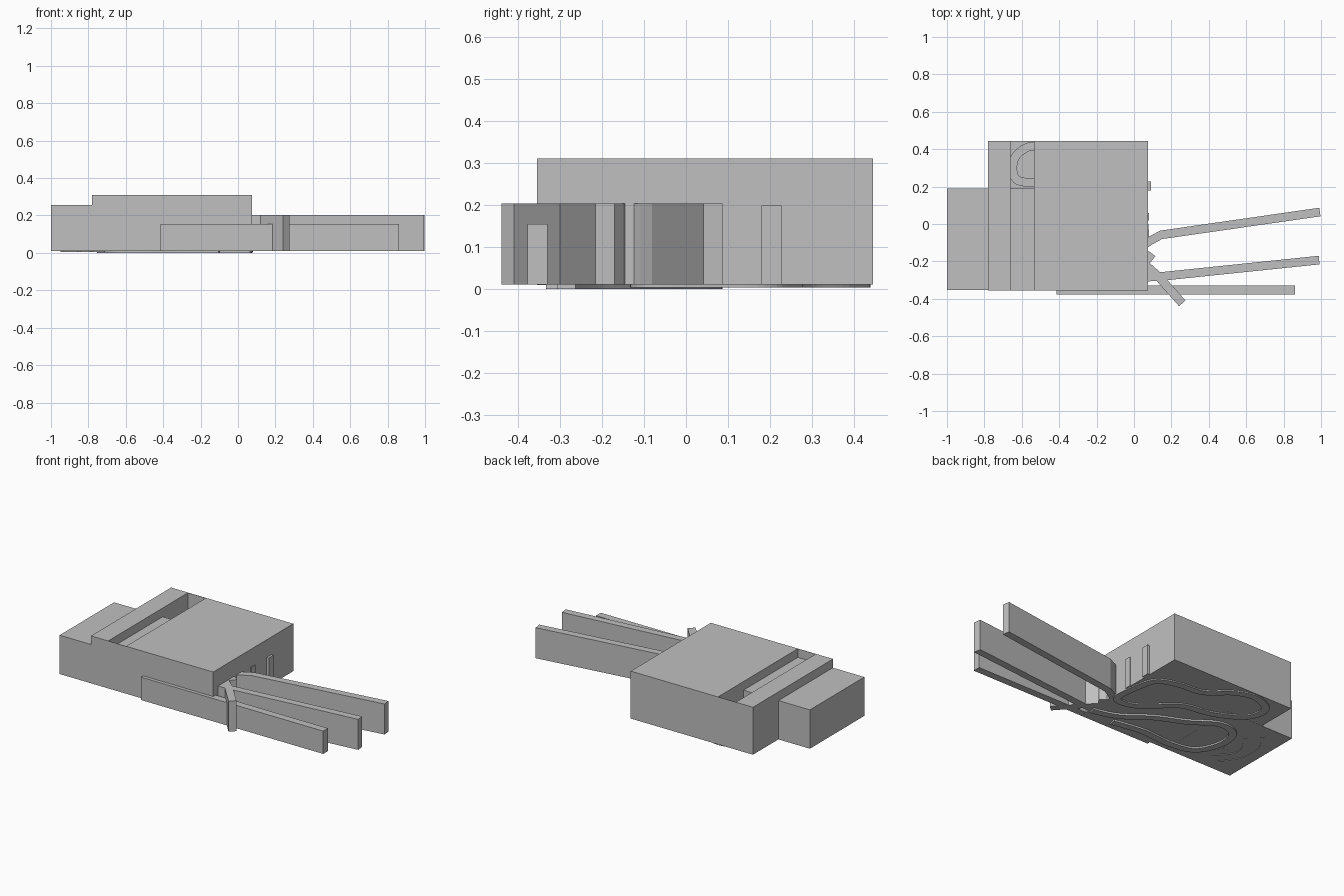
import bpy, bmesh
from mathutils import Vector

cube = bpy.data.objects.get("Cube")
if cube:
    bpy.data.objects.remove(cube)

grey = bpy.data.materials.new("plain_grey")
grey.use_nodes = True
GREY = (0.53, 0.53, 0.53, 1)
grey.diffuse_color = GREY
grey.node_tree.nodes["Principled BSDF"].inputs["Base Color"].default_value = GREY


def finish(name, bm):
    bmesh.ops.recalc_face_normals(bm, faces=bm.faces)
    mesh = bpy.data.meshes.new(name)
    bm.to_mesh(mesh)
    bm.free()
    mesh.materials.append(grey)
    obj = bpy.data.objects.new(name, mesh)
    bpy.context.collection.objects.link(obj)
    return obj


def box(name, x, y, z):
    bm = bmesh.new()
    bmesh.ops.create_cube(bm, size=1)
    for v in bm.verts:
        v.co = [lo + (hi - lo) * (c + 0.5) for c, (lo, hi) in zip(v.co, (x, y, z))]
    return finish(name, bm)


def smooth(points, closed, steps=8):
    """Rounded path through a few points."""
    n = len(points)
    pts = [Vector(p) for p in points]
    at = (lambda i: pts[i % n]) if closed else (lambda i: pts[min(max(i, 0), n - 1)])
    path = []
    for i in range(n if closed else n - 1):
        a, b, c, d = (at(i + k) for k in (-1, 0, 1, 2))
        for s in range(steps):
            t = s / steps
            path.append(0.5 * (2 * b + (c - a) * t + (2 * a - 5 * b + 4 * c - d) * t * t
                               + (3 * b - a - 3 * c + d) * t ** 3))
    return path if closed else path + [pts[-1]]


def wall(name, points, z, width=0.046, closed=False, rounded=True):
    """Upright strip of even width along a path."""
    path = smooth(points, closed) if rounded else [Vector(p) for p in points]
    n = len(path)
    bm = bmesh.new()
    rings = []
    for i, p in enumerate(path):
        before = path[i - 1] if closed or i else p
        after = path[(i + 1) % n] if closed or i < n - 1 else p
        way = (after - before).normalized()
        side = Vector((-way.y, way.x)) * width / 2
        rings.append([bm.verts.new((*(p + side * s), h))
                      for s, h in ((1, z[0]), (-1, z[0]), (-1, z[1]), (1, z[1]))])
    for i in range(n if closed else n - 1):
        a, b = rings[i], rings[(i + 1) % n]
        for k in range(4):
            bm.faces.new((a[k], a[(k + 1) % 4], b[(k + 1) % 4], b[k]))
    if not closed:
        bm.faces.new(rings[0])
        bm.faces.new(rings[-1])
    return finish(name, bm)


# Main block with the slot cut into its top
body = box("main_block", (-0.78, 0.075), (-0.355, 0.445), (0.01, 0.31))
cutter = box("slot_cutter", (-0.66, -0.535), (-0.353, 0.442), (0.02, 0.4))
cutter.hide_render = True
cutter.hide_viewport = True
cut = body.modifiers.new("slot", "BOOLEAN")
cut.operation = "DIFFERENCE"
cut.solver = "EXACT"
cut.object = cutter

# Lower block that runs through the side into the slot
box("side_block", (-1, -0.53), (-0.354, 0.19), (0.0095, 0.255))

# Bent wall showing in the slot
wall("slot_wall", [(-0.51, 0.418), (-0.57, 0.41), (-0.63, 0.365), (-0.648, 0.30),
                   (-0.63, 0.24), (-0.57, 0.222), (-0.51, 0.225)], (0.015, 0.2))

# Long arms and guide walls leaving the block
TALL = (0.01, 0.203)
wall("upper_arm", [(0.04, -0.12), (0.085, -0.09), (0.145, -0.058), (0.994, 0.064)], TALL, rounded=False)
wall("lower_arm", [(0.04, -0.285), (0.14, -0.281), (0.99, -0.193)], TALL, rounded=False)
wall("diagonal_arm", [(0.04, -0.2), (0.13, -0.28), (0.258, -0.424)], TALL, rounded=False)
wall("short_stub", [(0.04, -0.155), (0.075, -0.17), (0.1, -0.19)], TALL, rounded=False)
box("front_bar", (-0.415, 0.86), (-0.377, -0.33), (0.0105, 0.155))
box("end_stub", (0.05, 0.09), (0.18, 0.227), (0.01, 0.198))
box("middle_stub", (0.05, 0.08), (0.02, 0.06), (0.01, 0.198))

# Winding strips under the base
LOW = (0.003, 0.012)
wall("upper_track", [(0.05, -0.09), (0.04, 0.08), (0.0, 0.2), (-0.125, 0.25), (-0.28, 0.27),
                     (-0.42, 0.38), (-0.55, 0.415), (-0.67, 0.35), (-0.65, 0.22),
                     (-0.48, 0.12), (-0.29, 0.08), (-0.16, -0.03), (-0.06, -0.1)], LOW, closed=True)
wall("lower_track", [(0.07, -0.285), (-0.08, -0.24), (-0.25, -0.12), (-0.42, -0.04), (-0.58, 0.06),
                     (-0.7, 0.03), (-0.73, -0.1), (-0.66, -0.25), (-0.5, -0.29),
                     (-0.3, -0.28), (-0.1, -0.31)], (0, 0.012))
for i in range(3):
    d = 0.07 * i
    wall(f"base_rib_{i + 1}", [(-0.86 + d, 0.1 - d), (-0.93 + d, 0.0 - d), (-0.93 + d, -0.15),
                               (-0.85 + d, -0.28 + d / 2)], (0.006, 0.012), width=0.02)
